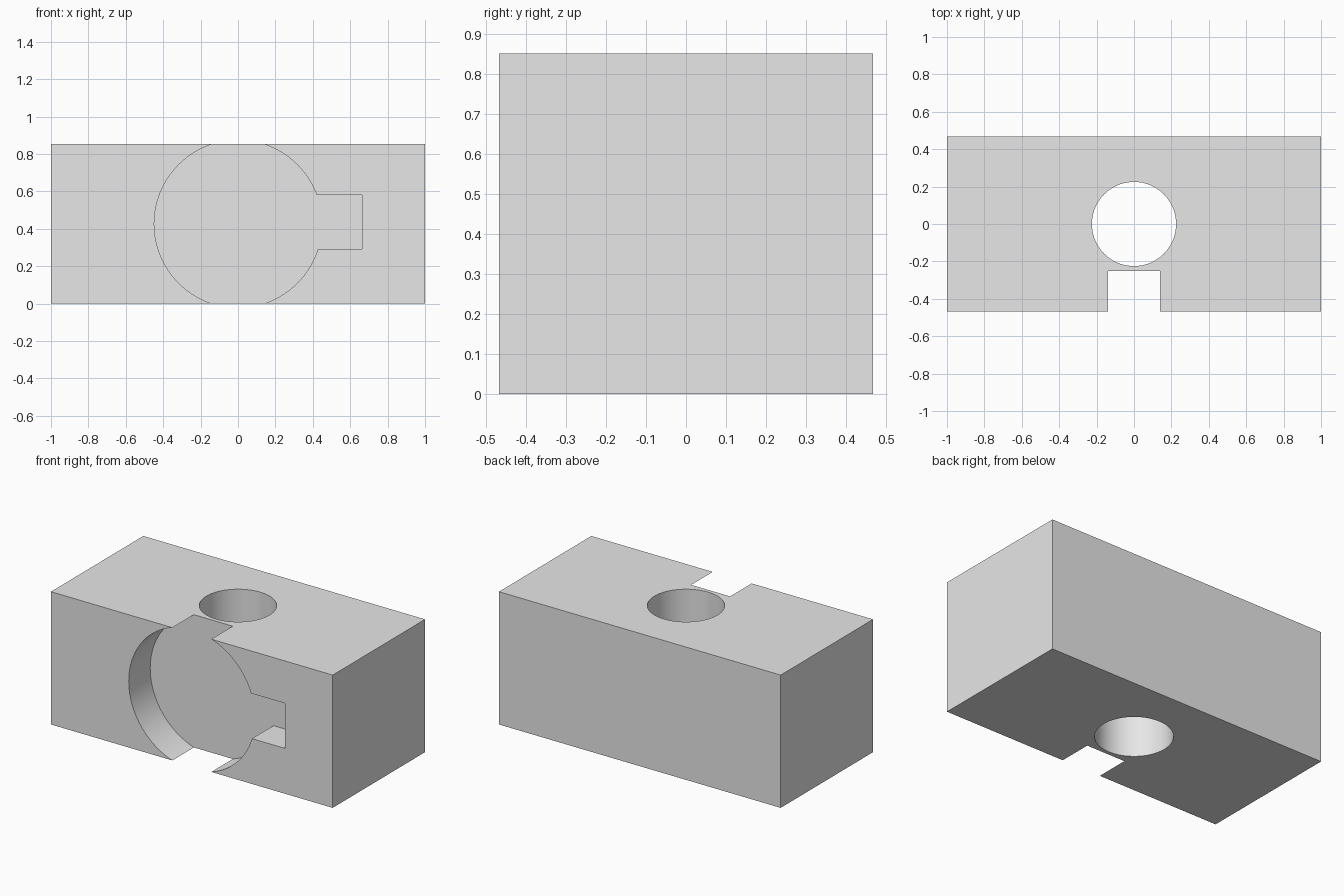
import bpy
import math

cube = bpy.data.objects.get("Cube")
if cube:
    bpy.data.objects.remove(cube, do_unlink=True)

WIDTH, DEPTH, HEIGHT = 2.0, 0.936, 0.852
FRONT = -DEPTH / 2
RECESS_BACK = -0.25
MID = HEIGHT / 2

grey = bpy.data.materials.new("plain grey")
grey.use_nodes = True
grey.diffuse_color = (0.8, 0.8, 0.8, 1)
grey.node_tree.nodes["Principled BSDF"].inputs["Base Color"].default_value = (0.8, 0.8, 0.8, 1)


def box(name, low, high):
    """Box between two opposite corners."""
    centre = [(a + b) / 2 for a, b in zip(low, high)]
    bpy.ops.mesh.primitive_cube_add(size=1, location=centre)
    obj = bpy.context.object
    obj.name = name
    obj.scale = [b - a for a, b in zip(low, high)]
    bpy.ops.object.transform_apply(location=True, rotation=True, scale=True)
    obj.data.materials.append(grey)
    return obj


def cylinder(name, radius, length, centre, tilt=0):
    bpy.ops.mesh.primitive_cylinder_add(vertices=96, radius=radius, depth=length,
                                        location=centre, rotation=(tilt, 0, 0))
    obj = bpy.context.object
    obj.name = name
    bpy.ops.object.transform_apply(location=True, rotation=True, scale=True)
    obj.data.materials.append(grey)
    return obj


# Main block
block = box("block", (-WIDTH / 2, FRONT, 0), (WIDTH / 2, -FRONT, HEIGHT))

# Cutters: vertical bore, round front recess and its side slot
cut_front = FRONT - 0.2
cutters = [
    cylinder("bore_cutter", 0.225, HEIGHT + 0.4, (0, 0, MID)),
    cylinder("recess_cutter", 0.448, RECESS_BACK - cut_front,
             (0, (RECESS_BACK + cut_front) / 2, MID), math.pi / 2),
    box("slot_cutter", (0.421, cut_front, 0.291), (0.662, RECESS_BACK, 0.58)),
]

bpy.ops.object.select_all(action="DESELECT")
block.select_set(True)
bpy.context.view_layer.objects.active = block
for cutter in cutters:
    cutter.hide_render = True
    mod = block.modifiers.new(cutter.name, "BOOLEAN")
    mod.operation = "DIFFERENCE"
    mod.solver = "EXACT"
    mod.object = cutter
    bpy.ops.object.modifier_apply(modifier=mod.name)
for cutter in cutters:
    bpy.data.objects.remove(cutter, do_unlink=True)

bpy.ops.object.shade_smooth_by_angle(angle=math.radians(30))
